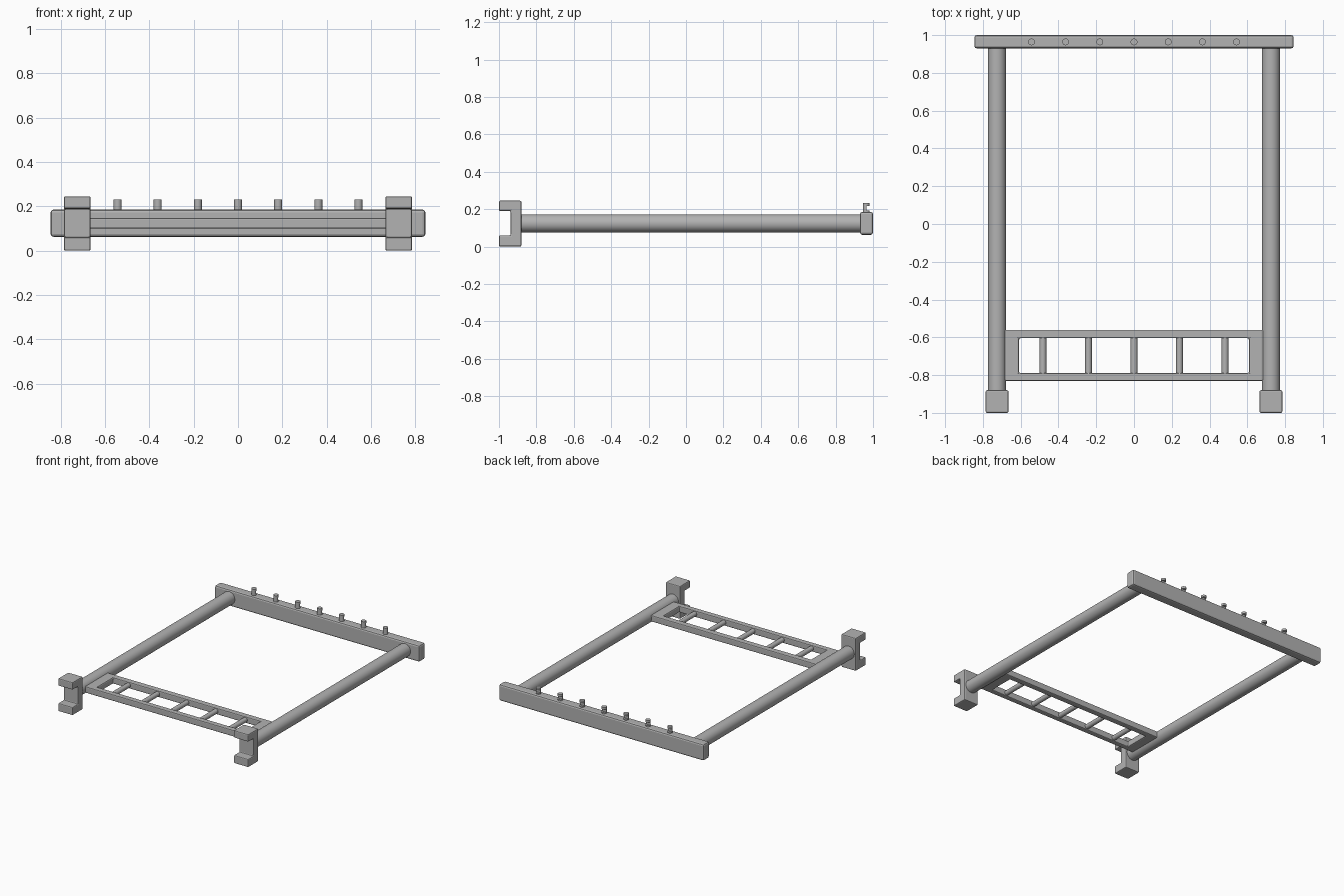
import bpy, bmesh, math
from mathutils import Matrix, Vector

cube = bpy.data.objects.get("Cube")
if cube:
    bpy.data.objects.remove(cube, do_unlink=True)

GREY = (0.45, 0.45, 0.45, 1)
metal = bpy.data.materials.new("plain grey")
metal.use_nodes = True
metal.diffuse_color = GREY
metal.node_tree.nodes["Principled BSDF"].inputs["Base Color"].default_value = GREY

MID_Z = 0.124
TUBE_X = 0.725


def finish(name, bm, bevel=0.0, segments=2):
    bmesh.ops.recalc_face_normals(bm, faces=bm.faces)
    mesh = bpy.data.meshes.new(name)
    bm.to_mesh(mesh)
    bm.free()
    mesh.materials.append(metal)
    obj = bpy.data.objects.new(name, mesh)
    bpy.context.collection.objects.link(obj)
    if bevel:
        mod = obj.modifiers.new("soft edges", "BEVEL")
        mod.width, mod.segments, mod.limit_method = bevel, segments, "ANGLE"
    return obj


def smooth(obj):
    bpy.ops.object.select_all(action="DESELECT")
    obj.select_set(True)
    bpy.context.view_layer.objects.active = obj
    bpy.ops.object.shade_smooth_by_angle(angle=math.radians(35))


def box(name, center, size, bevel):
    bm = bmesh.new()
    bmesh.ops.create_cube(bm, size=1, matrix=Matrix.Translation(center) @ Matrix.Diagonal((*size, 1)))
    return finish(name, bm, bevel)


def rod(name, x, z, y0, y1, radius, sides):
    bm = bmesh.new()
    place = Matrix.Translation((x, (y0 + y1) / 2, z)) @ Matrix.Rotation(math.pi / 2, 4, "X")
    bmesh.ops.create_cone(bm, cap_ends=True, segments=sides, radius1=radius,
                          radius2=radius, depth=y1 - y0, matrix=place)
    smooth(finish(name, bm))


def prism(bm, points, direction):
    face = bm.faces.new([bm.verts.new(p) for p in points])
    top = bmesh.ops.extrude_face_region(bm, geom=[face], use_keep_orig=True)["geom"]
    bmesh.ops.translate(bm, vec=Vector(direction), verts=[v for v in top if isinstance(v, bmesh.types.BMVert)])


# Rear cross bar
box("rear_bar", (0, 0.965, MID_Z), (1.69, 0.07, 0.122), 0.012)

# Side tubes and the C-shaped clamps at their front ends
CLAMP = [(-1, 0), (-0.88, 0), (-0.88, 0.245), (-1, 0.245),
         (-1, 0.19), (-0.937, 0.19), (-0.937, 0.06), (-1, 0.06)]
for side, sign in (("left", 1), ("right", -1)):
    rod(f"{side}_tube", sign * TUBE_X, MID_Z, -0.89, 0.95, 0.048, 40)
    bm = bmesh.new()
    prism(bm, [(sign * TUBE_X - 0.06, y, z) for y, z in CLAMP], (0.12, 0, 0))
    finish(f"{side}_clamp", bm, 0.007)

# Ladder frame: a rectangular ring given thickness
bm = bmesh.new()
corners = [(-1, -1), (1, -1), (1, 1), (-1, 1)]
outer = [bm.verts.new((sx * 0.685, -0.695 + sy * 0.135, MID_Z)) for sx, sy in corners]
inner = [bm.verts.new((sx * 0.608, -0.697 + sy * 0.093, MID_Z)) for sx, sy in corners]
for i in range(4):
    j = (i + 1) % 4
    bm.faces.new((outer[i], outer[j], inner[j], inner[i]))
frame = finish("ladder_frame", bm)
thick = frame.modifiers.new("thickness", "SOLIDIFY")
thick.thickness, thick.offset = 0.048, 0
soft = frame.modifiers.new("soft edges", "BEVEL")
soft.width, soft.segments, soft.limit_method = 0.008, 2, "ANGLE"

# Ladder rungs
for i in range(5):
    rod(f"rung_{i + 1}", (i - 2) * 0.241, MID_Z, -0.80, -0.595, 0.018, 20)

# Pegs on the rear bar, each notched on its back side
CIRCLE = [(math.cos(a * math.tau / 24) * 0.018, math.sin(a * math.tau / 24) * 0.018) for a in range(24)]
for i in range(7):
    x = (i - 3) * 0.181
    bm = bmesh.new()
    for z0, z1, limit in ((0.175, 0.193, 1), (0.193, 0.216, 0.003), (0.216, 0.232, 1)):
        outline = [(x + px, 0.964 + py, z0) for px, py in CIRCLE if py < limit]
        prism(bm, outline, (0, 0, z1 - z0))
    smooth(finish(f"peg_{i + 1}", bm))
